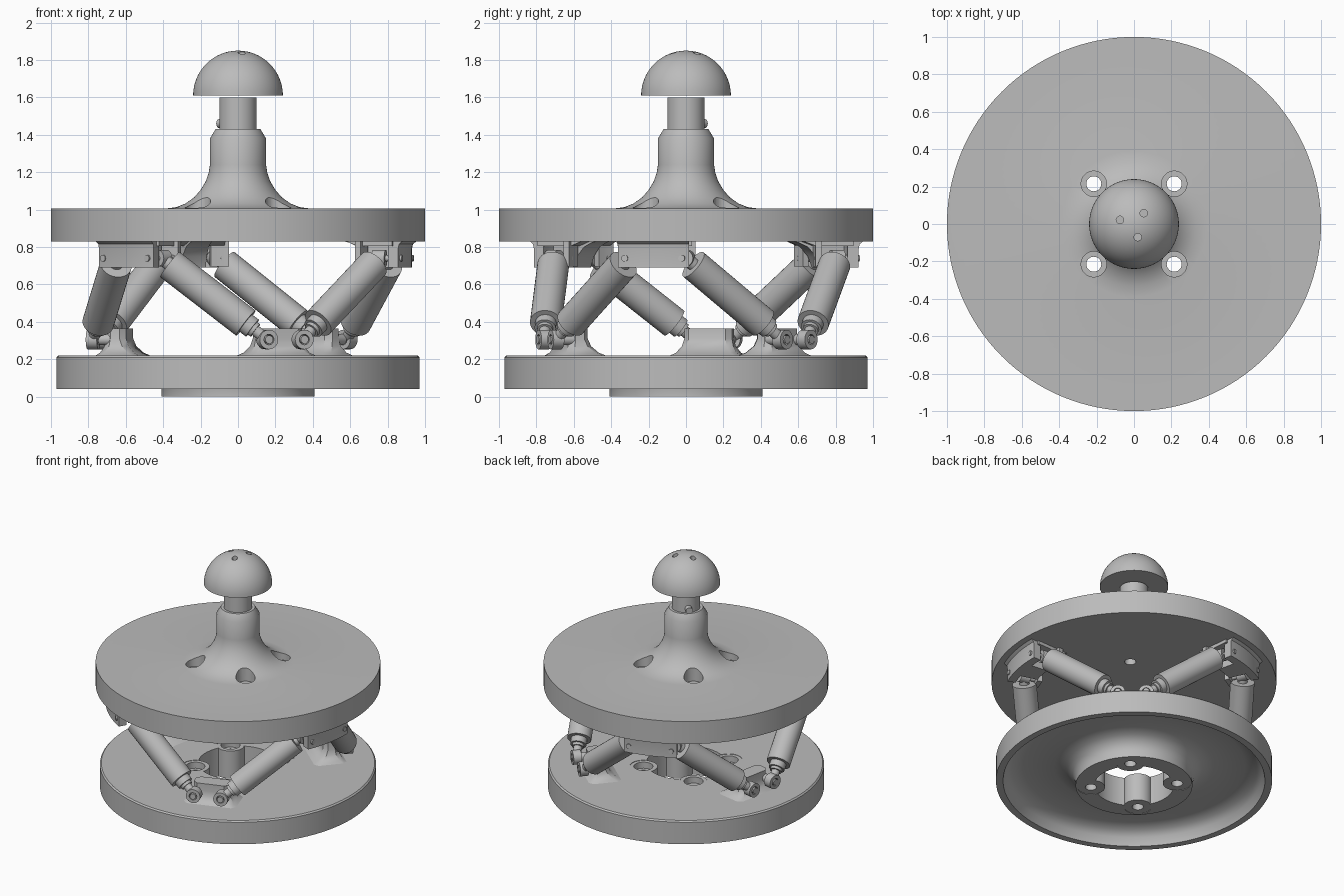
import bpy, bmesh
from math import sin, cos, pi, radians
from mathutils import Vector, Matrix

if "Cube" in bpy.data.objects:
    bpy.data.objects.remove(bpy.data.objects["Cube"])

grey = bpy.data.materials.new("grey_metal")
grey.use_nodes = True
grey.diffuse_color = (0.5, 0.5, 0.5, 1)
grey.node_tree.nodes["Principled BSDF"].inputs["Base Color"].default_value = (0.5, 0.5, 0.5, 1)


def finish(name, bm, matrix=None):
    """Turn a bmesh into a smooth-shaded, coloured object."""
    bmesh.ops.remove_doubles(bm, verts=bm.verts, dist=1e-5)
    bmesh.ops.recalc_face_normals(bm, faces=bm.faces)
    if matrix:
        bm.transform(matrix)
    mesh = bpy.data.meshes.new(name)
    bm.to_mesh(mesh)
    bm.free()
    ob = bpy.data.objects.new(name, mesh)
    bpy.context.collection.objects.link(ob)
    mesh.materials.append(grey)
    shade(ob)
    return ob


def shade(ob):
    bpy.ops.object.select_all(action='DESELECT')
    ob.select_set(True)
    bpy.context.view_layer.objects.active = ob
    bpy.ops.object.shade_smooth_by_angle(angle=radians(35))


def lathe(name, profile, start=0, sweep=360, steps=96, matrix=None):
    """Spin a closed (radius, z) outline; a partial sweep gets end caps."""
    bm = bmesh.new()
    full = sweep == 360
    rings = []
    for i in range(steps if full else steps + 1):
        a = radians(start + sweep * i / steps)
        rings.append([bm.verts.new((r * cos(a), r * sin(a), z)) for r, z in profile])
    n = len(profile)
    for i in range(steps):
        one, two = rings[i], rings[(i + 1) % len(rings)]
        for j in range(n):
            k = (j + 1) % n
            if profile[j][0] == 0 and profile[k][0] == 0:
                continue
            bm.faces.new((one[j], one[k], two[k], two[j]))
    if not full:
        bm.faces.new(rings[0])
        bm.faces.new(rings[-1])
    return finish(name, bm, matrix)


def rod(name, p, q, sections, steps=32):
    """Stepped round bar from p towards q; sections are (radius, from, to)."""
    outline = [(0, sections[0][1])]
    for r, lo, hi in sections:
        outline += [(r, lo), (r, hi)]
    outline.append((0, sections[-1][2]))
    turn = (q - p).to_track_quat('Z', 'Y').to_matrix().to_4x4()
    return lathe(name, outline, steps=steps, matrix=Matrix.Translation(p) @ turn)


def drill(ob, p, q, radius):
    """Cut a round hole from p to q."""
    cutter = rod("cutter", p, q, [(radius, 0, (q - p).length)])
    cutter.hide_render = True
    mod = ob.modifiers.new("hole", 'BOOLEAN')
    mod.operation, mod.solver, mod.object = 'DIFFERENCE', 'EXACT', cutter
    bpy.context.view_layer.objects.active = ob
    bpy.ops.object.modifier_apply(modifier=mod.name)
    bpy.data.objects.remove(cutter)


def polar(angle, r, t, z):
    """Point at radius r along an angle, moved sideways by t."""
    a = radians(angle)
    return Vector((r * cos(a) - t * sin(a), r * sin(a) + t * cos(a), z))


screw_spots = [(x, y) for x in (-0.215, 0.215) for y in (-0.215, 0.215)]

# Base plate: dished underneath around a ring-shaped foot
base = lathe("base_plate", [
    (0.28, 0), (0.41, 0), (0.41, 0.05), (0.43, 0.1), (0.48, 0.14), (0.56, 0.16),
    (0.78, 0.16), (0.86, 0.14), (0.9, 0.1), (0.92, 0.04), (0.97, 0.04),
    (0.97, 0.21), (0.96, 0.22), (0.28, 0.22)], steps=128)
for x, y in screw_spots:
    drill(base, Vector((x, y, -0.1)), Vector((x, y, 0.4)), 0.095)
    lathe("base_screw_boss", [(0.04, 0.003), (0.1, 0.003), (0.1, 0.217), (0.068, 0.217),
                              (0.068, 0.17), (0.04, 0.17)], steps=32,
          matrix=Matrix.Translation((x, y, 0)))
shade(base)

# Top plate with its flared grip column
top = lathe("top_plate", [
    (0, 0.83), (1, 0.83), (1, 1.005), (0.39, 1.005), (0.33, 1.013), (0.28, 1.033), (0.235, 1.065),
    (0.2, 1.105), (0.173, 1.15), (0.157, 1.195), (0.15, 1.24), (0.15, 1.38),
    (0.12, 1.43), (0.1, 1.43), (0.1, 1.6), (0, 1.6)], steps=128)
for x, y in screw_spots:
    drill(top, Vector((x, y, 0.7)), Vector((x, y, 1.3)), 0.04)
    drill(top, Vector((x, y, 0.96)), Vector((x, y, 1.3)), 0.068)
shade(top)

# Domed knob with three small holes, and the column's side screw
dome = [(0, 1.6), (0.24, 1.61)]
dome += [(0.24 * cos(i * pi / 32), 1.61 + 0.24 * sin(i * pi / 32)) for i in range(1, 16)]
knob = lathe("knob", [(0, 1.61)] + dome[1:] + [(0, 1.85)], steps=64)
for x, y in ((-0.075, 0.022), (0.052, 0.058), (0.02, -0.07)):
    drill(knob, Vector((x, y, 1.77)), Vector((x, y, 1.95)), 0.02)
shade(knob)
rod("side_screw", polar(135, 0.05, 0, 1.46), polar(135, 0.2, 0, 1.46), [(0.025, 0, 0.09)], 20)


def lower_bracket(angle):
    """Lug block that flares out into the base plate."""
    bm = bmesh.new()
    rings = []
    for z, half, inner, outer in ((0.215, 0.2, 0.5, 0.75), (0.235, 0.165, 0.54, 0.725),
                                  (0.27, 0.14, 0.575, 0.705), (0.31, 0.13, 0.59, 0.7),
                                  (0.365, 0.13, 0.59, 0.7)):
        cut = 0.03
        shape = [(inner, cut - half), (inner, half - cut), (inner + cut, half), (outer - cut, half),
                 (outer, half - cut), (outer, cut - half), (outer - cut, -half), (inner + cut, -half)]
        rings.append([bm.verts.new(polar(angle, r, t, z)) for r, t in shape])
    for one, two in zip(rings, rings[1:]):
        for j in range(8):
            bm.faces.new((one[j], one[j - 1], two[j - 1], two[j]))
    bm.faces.new(rings[0])
    bm.faces.new(rings[-1])
    finish("lower_bracket", bm)


def upper_bracket(angle):
    """Curved hanger: flared core, outer wall and two inner lugs."""
    lathe("upper_bracket_core", [
        (0.925, 0.835), (0.925, 0.69), (0.74, 0.69), (0.715, 0.75), (0.67, 0.8),
        (0.62, 0.823), (0.57, 0.835)], angle - 5.5, 11, 8)
    lathe("upper_bracket_wall", [
        (0.96, 0.835), (0.935, 0.815), (0.93, 0.79), (0.93, 0.69), (0.87, 0.69), (0.87, 0.835)],
        angle - 12, 24, 16)
    lathe("upper_bracket_cap", [(0.9, 0.835), (0.9, 0.805), (0.7, 0.805), (0.62, 0.835)],
          angle - 13, 26, 16)
    for side in (-1, 1):
        lathe("upper_bracket_lug", [(0.73, 0.83), (0.73, 0.695), (0.695, 0.695), (0.695, 0.83)],
              angle + side * 11 - 4, 8, 4)
        rod("upper_pin", polar(angle, 0.68, side * 0.155, 0.74),
            polar(angle, 1, side * 0.155, 0.74), [(0.018, 0, 0.245)], 16)


# Six struts link alternating lower and upper brackets
for angle in (-71, 49, 169):
    lower_bracket(angle)
    upper_bracket(angle + 60)
    for side in (-1, 1):
        foot = polar(angle, 0.77, side * 0.1, 0.305)
        head = polar(angle + side * 60, 0.8, -side * 0.155, 0.74)
        length = (head - foot).length
        rod("strut", foot, head, [
            (0.03, 0.03, 0.08), (0.042, 0.08, 0.1), (0.057, 0.1, 0.145),
            (0.085, 0.145, length - 0.055), (0.035, length - 0.055, length)])

        # Swivel eye and pin at the foot
        out = polar(angle, 1, side * 0.1, 0.305)
        lathe("foot_eye", [(0.028, -0.03), (0.052, -0.03), (0.052, 0.03), (0.028, 0.03)], steps=28,
              matrix=Matrix.Translation(foot)
              @ (out - foot).to_track_quat('Z', 'Y').to_matrix().to_4x4())
        rod("foot_pin", polar(angle, 0.65, side * 0.1, 0.305), out,
            [(0.03, 0, 0.085), (0.022, 0.085, 0.155)], 20)

        # Swivel eye at the head
        rod("head_eye", polar(angle + side * 60, 0.765, -side * 0.155, 0.74),
            polar(angle + side * 60, 1, -side * 0.155, 0.74), [(0.045, 0, 0.07)], 24)
